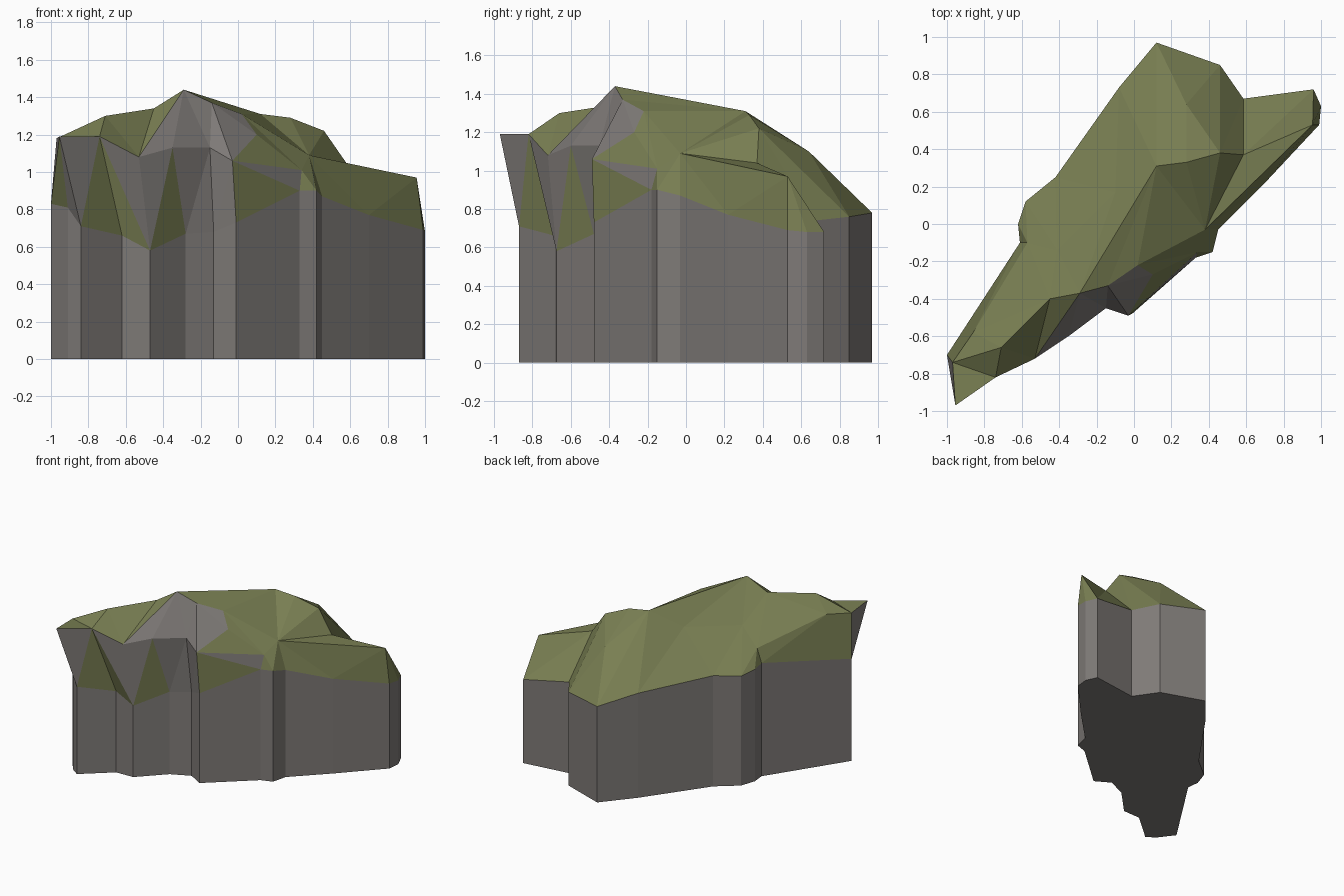
import bpy, bmesh
from mathutils import Vector
from mathutils.geometry import delaunay_2d_cdt

if "Cube" in bpy.data.objects:
    bpy.data.objects.remove(bpy.data.objects["Cube"])

# Upright rock wall: footprint x, y and wall height, counter-clockwise
WALL = [(-1, -.70, .83), (-.91, -.82, .81), (-.84, -.87, .71), (-.62, -.68, .66),
        (-.47, -.675, .58), (-.28, -.48, .67), (-.13, -.41, .68), (-.01, -.48, .73),
        (.33, -.18, .90), (.42, -.15, .90), (.45, -.03, .87), (.70, .22, .77),
        (.99, .53, .69), (1, .63, .68), (.96, .72, .68), (.585, .67, .74),
        (.46, .85, .76), (.12, .97, .78), (-.08, .73, .85), (-.42, .25, .90),
        (-.58, .12, .89), (-.62, 0, .91), (-.61, -.10, .92)]

# Upper rim, starting from the overhanging front left tip
RIM = [(-.955, -.97, 1.19), (-.74, -.82, 1.19), (-.53, -.72, 1.08), (-.35, -.60, 1.13),
       (-.15, -.45, 1.13), (-.03, -.49, 1.06), (.34, -.15, 1.01), (.38, -.03, 1.09),
       (.955, .53, .97), (.585, .37, 1.04), (.46, .38, 1.22), (.28, .64, 1.10),
       (.12, .31, 1.31), (-.10, .17, 1.18), (-.41, -.14, 1.16), (-.57, -.10, 1.03),
       (-.86, -.58, 1.20), (-.97, -.74, 1.18)]
# Last wall corner that each rim point fans down to
FAN_END = [2, 4, 4, 5, 6, 8, 9, 11, 14, 15, 16, 17, 18, 19, 20, 22, 23, 23]

# Ridge and peak points inside the rim
PEAKS = [(-.29, -.37, 1.44), (-.14, -.33, 1.37), (.02, -.22, 1.31), (.10, -.27, 1.20),
         (-.71, -.66, 1.30), (-.45, -.40, 1.34), (.28, .33, 1.29)]


def material(name, color):
    m = bpy.data.materials.new(name)
    m.diffuse_color = (*color, 1)
    m.use_nodes = True
    m.node_tree.nodes["Principled BSDF"].inputs["Base Color"].default_value = m.diffuse_color
    return m


bm = bmesh.new()
floor = [bm.verts.new((x, y, 0)) for x, y, z in WALL]
wall = [bm.verts.new(p) for p in WALL]
top = [bm.verts.new(p) for p in RIM + PEAKS]
ROCK, GRASS = 0, 1


def face(verts, mat):
    f = bm.faces.new(verts)
    f.material_index = mat


# Floor and vertical walls
n = len(WALL)
face(floor[::-1], ROCK)
for i in range(n):
    j = (i + 1) % n
    face((floor[i], floor[j], wall[j], wall[i]), ROCK)

# Sloping skirt between wall and rim
r, start = len(RIM), 0
for i, end in enumerate(FAN_END):
    for k in range(start, end):
        face((wall[k], wall[(k + 1) % n], top[i]), ROCK if k in (1, 5, 6) else GRASS)
    face((wall[end % n], top[(i + 1) % r], top[i]), ROCK if i < 6 or i == r - 1 else GRASS)
    start = end

# Faceted crown, with bare rock on the front of the peak
points = [Vector(p[:2]) for p in RIM + PEAKS]
ridges = [(r, 12), (2, r), (r, r + 1), (r + 1, r + 2), (r + 2, r + 3), (r + 3, 5),
          (2, r + 5), (r + 5, r)]
out = delaunay_2d_cdt(points, ridges, [list(range(r))], 1, 1e-5)
bare = {2, 3, 4, 5, r, r + 1, r + 2, r + 3}
for tri in out[2]:
    ids = [out[3][v][0] for v in tri]
    face([top[k] for k in ids], ROCK if set(ids) <= bare else GRASS)

bmesh.ops.recalc_face_normals(bm, faces=bm.faces)
mesh = bpy.data.meshes.new("grassy_cliff")
bm.to_mesh(mesh)
bm.free()
mesh.materials.append(material("rock", (.21, .195, .185)))
mesh.materials.append(material("grass", (.19, .21, .085)))
bpy.context.collection.objects.link(bpy.data.objects.new("grassy_cliff", mesh))
